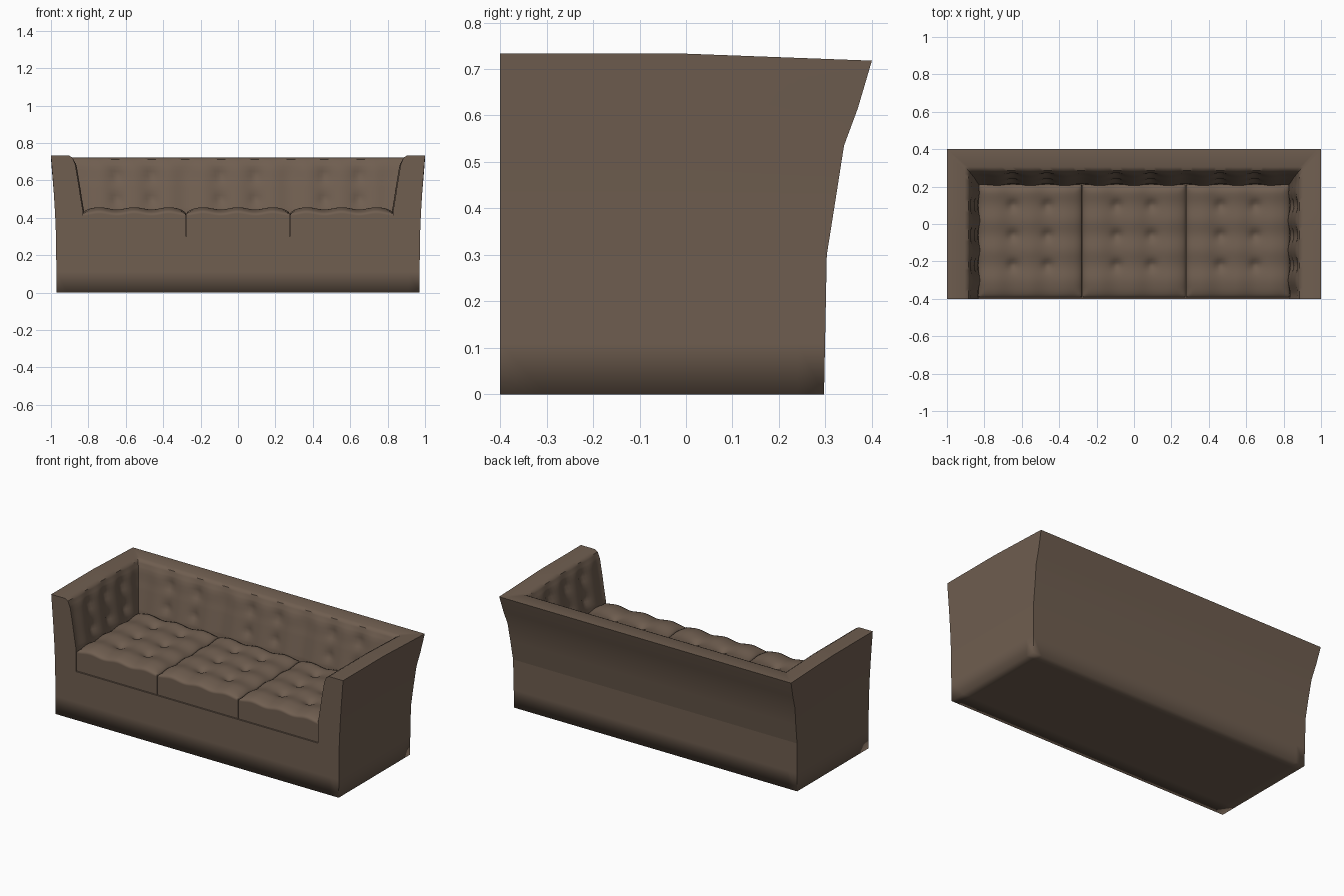
import bpy, bmesh, math

if "Cube" in bpy.data.objects:
    bpy.data.objects.remove(bpy.data.objects["Cube"])

leather = bpy.data.materials.new("brown leather")
leather.diffuse_color = (0.16, 0.112, 0.08, 1)
leather.use_nodes = True
leather.node_tree.nodes["Principled BSDF"].inputs["Base Color"].default_value = leather.diffuse_color

TUFT_X = [c + s * 0.093 for c in (-0.555, 0, 0.555) for s in (-1, 1)]
TUFT_Y = [0.10, -0.06, -0.22]
TUFT_Z = [0.635, 0.50]


def finish(bm, name, angle=None):
    me = bpy.data.meshes.new(name)
    bm.to_mesh(me)
    bm.free()
    ob = bpy.data.objects.new(name, me)
    bpy.context.collection.objects.link(ob)
    me.materials.append(leather)
    for p in me.polygons:
        p.use_smooth = True
    if angle:
        bpy.ops.object.select_all(action='DESELECT')
        ob.select_set(True)
        bpy.context.view_layer.objects.active = ob
        bpy.ops.object.shade_smooth_by_angle(angle=math.radians(angle))
    return ob


def dents(a, b, la, lb, depth, r):
    return sum(depth * math.exp(-((a - p) ** 2 + (b - q) ** 2) / r ** 2)
               for p in la for q in lb)


def scallop(a, first, period):
    # negative over the tufts, positive between them
    return -math.cos(2 * math.pi * (a - first) / period)


# Lower body: softly shaded block, open on top
bm = bmesh.new()
bmesh.ops.create_cube(bm, size=1)
for v in bm.verts:
    v.co = (v.co.x * 1.94, -0.0515 + v.co.y * 0.697, 0.15 + v.co.z * 0.3)
bm.normal_update()
cuts = ([((x, 0, 0), (1, 0, 0)) for x in (-0.91, -0.277, 0.277, 0.91)]
        + [((0, y, 0), (0, 1, 0)) for y in (-0.3, 0, 0.24)]
        + [((0, 0, z), (0, 0, 1)) for z in (0.11, 0.2)])
for co, no in cuts:
    bmesh.ops.bisect_plane(bm, geom=bm.verts[:] + bm.edges[:] + bm.faces[:],
                           plane_co=co, plane_no=no)
bmesh.ops.recalc_face_normals(bm, faces=bm.faces)
bmesh.ops.delete(bm, geom=[f for f in bm.faces if f.normal.z > 0.9], context='FACES')
for e in bm.edges:
    a, b = e.verts
    corner = abs(a.co.x) > 0.96 and (a.co.y < -0.39 or a.co.y > 0.28)
    if corner and abs(a.co.z - b.co.z) > 0.01:
        e.smooth = False
for v in bm.verts:
    k = v.co.z / 0.3
    if abs(v.co.x) > 0.96:
        v.co.x += math.copysign(0.003 * k, v.co.x)
    if v.co.y > 0.28:
        v.co.y += 0.006 * k
finish(bm, "lower_body")

# Deck under the cushions
bm = bmesh.new()
bm.faces.new([bm.verts.new(c) for c in ((-0.835, -0.4, 0.3), (0.835, -0.4, 0.3),
                                        (0.835, 0.215, 0.3), (-0.835, 0.215, 0.3))])
finish(bm, "seat_deck")

# Arms and back: one profile (half width, back depth, height) swept round a U
outer = [(0.973, 0.303, 0.30), (0.978, 0.322, 0.42), (0.985, 0.34, 0.535),
         (0.992, 0.37, 0.63), (1.0, 0.40, 0.733)]
inner = [(0.905, 0.305, 0.733), (0.885, 0.285, 0.722), (0.87, 0.268, 0.685),
         (0.852, 0.245, 0.58), (0.84, 0.225, 0.50), (0.83, 0.21, 0.44),
         (0.83, 0.21, 0.30)]
profile = [(p, 0) for p in outer + inner[:2]]
for i in range(1, len(inner) - 2):
    for k in range(1, 5):
        p = tuple(a + (b - a) * k / 4 for a, b in zip(inner[i], inner[i + 1]))
        profile.append((p, min(1, (0.722 - p[2]) / 0.05)))
profile.append((inner[-1], 0.5))

NA, NB = 36, 100
bm = bmesh.new()
rings = []
for s in range(2 * NA + NB + 1):
    ring = []
    for (X, Y, z), w in profile:
        if s <= NA or s >= NA + NB:
            side = -1 if s <= NA else 1
            t = s / NA if side < 0 else (2 * NA + NB - s) / NA
            x, y = side * X, -0.4 + (Y + 0.4) * t
            if w and 0 < t < 1:
                d = dents(y, z, TUFT_Y, TUFT_Z, 0.014, 0.028)
                x += side * w * (d - 0.006 * scallop(y, 0.10, 0.16)) * min(1, (1 - t) * 8)
        else:
            t = (s - NA) / NB
            x, y = -X + 2 * X * t, Y
            if w:
                d = dents(x, z, TUFT_X, TUFT_Z, 0.014, 0.028)
                y += w * (d - 0.006 * scallop(x, 0.093, 0.185)) * min(1, t * 12, (1 - t) * 12)
        if z > 0.6:
            z -= 0.015 * max(0, y) / 0.4
        ring.append(bm.verts.new((x, y, z)))
    rings.append(ring)
n = len(profile)
for a, b in zip(rings, rings[1:]):
    for i in range(n):
        j = (i + 1) % n
        bm.faces.new((a[i], a[j], b[j], b[i]))
bm.faces.new(rings[0])
bm.faces.new(rings[-1])
bmesh.ops.recalc_face_normals(bm, faces=bm.faces)
finish(bm, "arms_and_back", 40)

# Three tufted seat cushions
for cx, label in ((-0.555, "left"), (0, "middle"), (0.555, "right")):
    bm = bmesh.new()
    bmesh.ops.create_cube(bm, size=2)
    bmesh.ops.subdivide_edges(bm, edges=bm.edges[:], cuts=35, use_grid_fill=True)
    for v in bm.verts:
        u, q, h = v.co
        x = cx + u * 0.276
        y = -0.09 + q * 0.302
        up = (h + 1) / 2
        # pillow rise, dented at the tufts, eased down at the rim
        rim = max(abs(u), abs(q))
        top = (0.446 + 0.006 * scallop(x, cx + 0.093, 0.186)
               + 0.004 * scallop(y, 0.10, 0.16)
               - dents(x, y, TUFT_X, TUFT_Y, 0.02, 0.026)
               - 0.012 * max(0, (rim - 0.85) / 0.15) ** 2)
        z = 0.301 + (top - 0.301) * up
        if h > 0.8:
            k = 0.006 * ((h - 0.8) / 0.2) ** 2
            x -= u ** 9 * k
            y -= q ** 9 * k
        v.co = (x, y, z)
    finish(bm, label + "_seat_cushion", 50)
